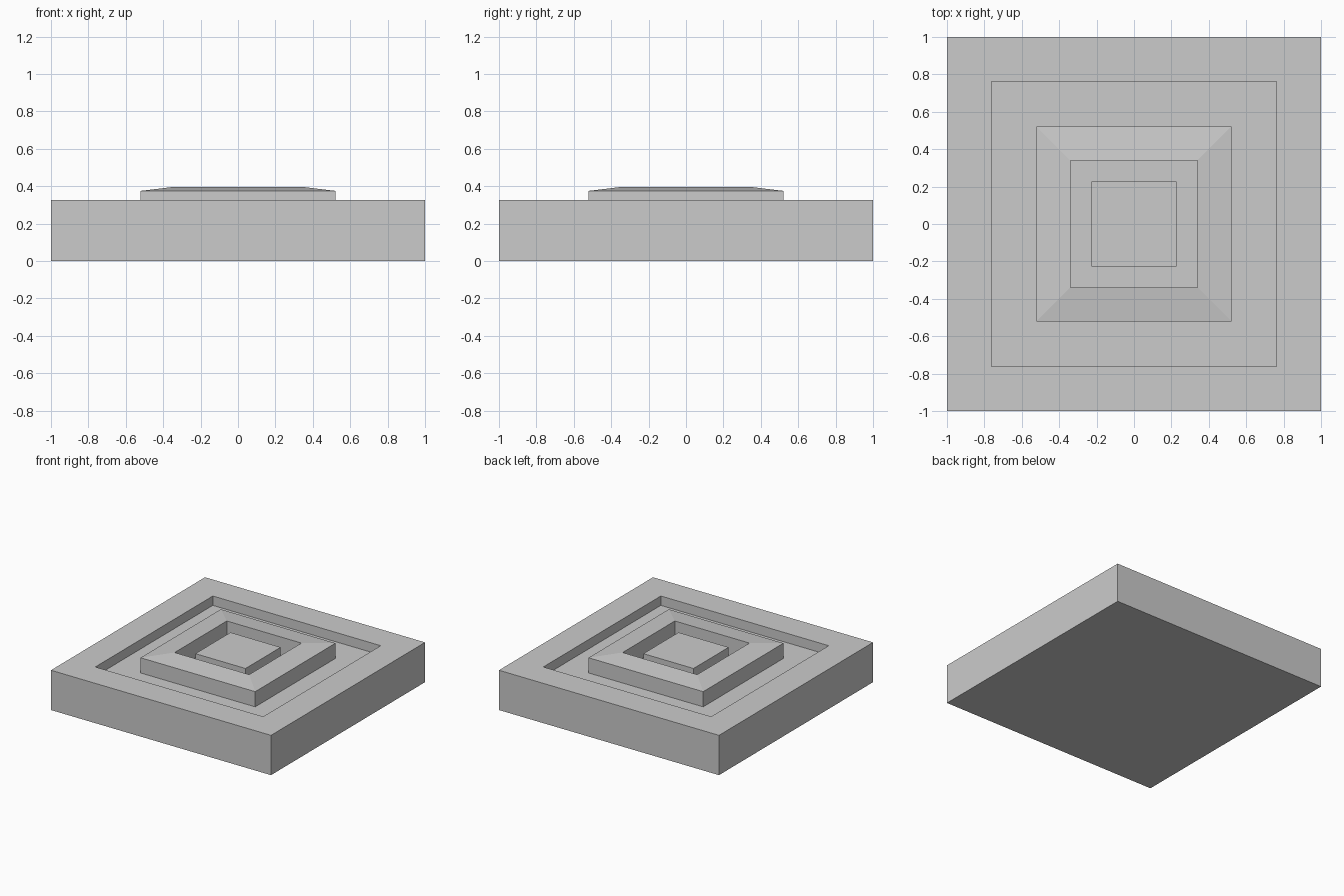
import bpy
import bmesh

cube = bpy.data.objects.get("Cube")
if cube:
    bpy.data.objects.remove(cube, do_unlink=True)

# Plain grey material
grey = bpy.data.materials.new("plain_grey")
grey.use_nodes = True
colour = (0.6, 0.6, 0.6, 1.0)
grey.diffuse_color = colour
grey.node_tree.nodes["Principled BSDF"].inputs["Base Color"].default_value = colour

FLOOR = 0.25   # height of the sunken floor
CORNERS = ((-1, -1), (1, -1), (1, 1), (-1, 1))


def square_loft(name, profile, cap_start=False, cap_end=False):
    """Join square loops, each given as (half width, height), into one part."""
    bm = bmesh.new()
    loops = [[bm.verts.new((sx * r, sy * r, z)) for sx, sy in CORNERS]
             for r, z in profile]
    for low, high in zip(loops, loops[1:]):
        for i in range(4):
            j = (i + 1) % 4
            bm.faces.new((low[i], low[j], high[j], high[i]))
    if cap_start:
        bm.faces.new(loops[0][::-1])
    if cap_end:
        bm.faces.new(loops[-1])
    mesh = bpy.data.meshes.new(name)
    bm.to_mesh(mesh)
    bm.free()
    mesh.materials.append(grey)
    obj = bpy.data.objects.new(name, mesh)
    bpy.context.collection.objects.link(obj)
    return obj


# Slab with a raised rim around a sunken floor
square_loft("base_slab",
            [(1.0, 0.0), (1.0, 0.327), (0.763, 0.327), (0.763, FLOOR)],
            cap_start=True, cap_end=True)

# Hollow square ring whose top rises gently inward
square_loft("raised_ring",
            [(0.521, FLOOR), (0.521, 0.375), (0.339, 0.397), (0.339, FLOOR)])

# Square block in the middle of the ring
square_loft("centre_block", [(0.228, FLOOR), (0.228, 0.375)], cap_end=True)
